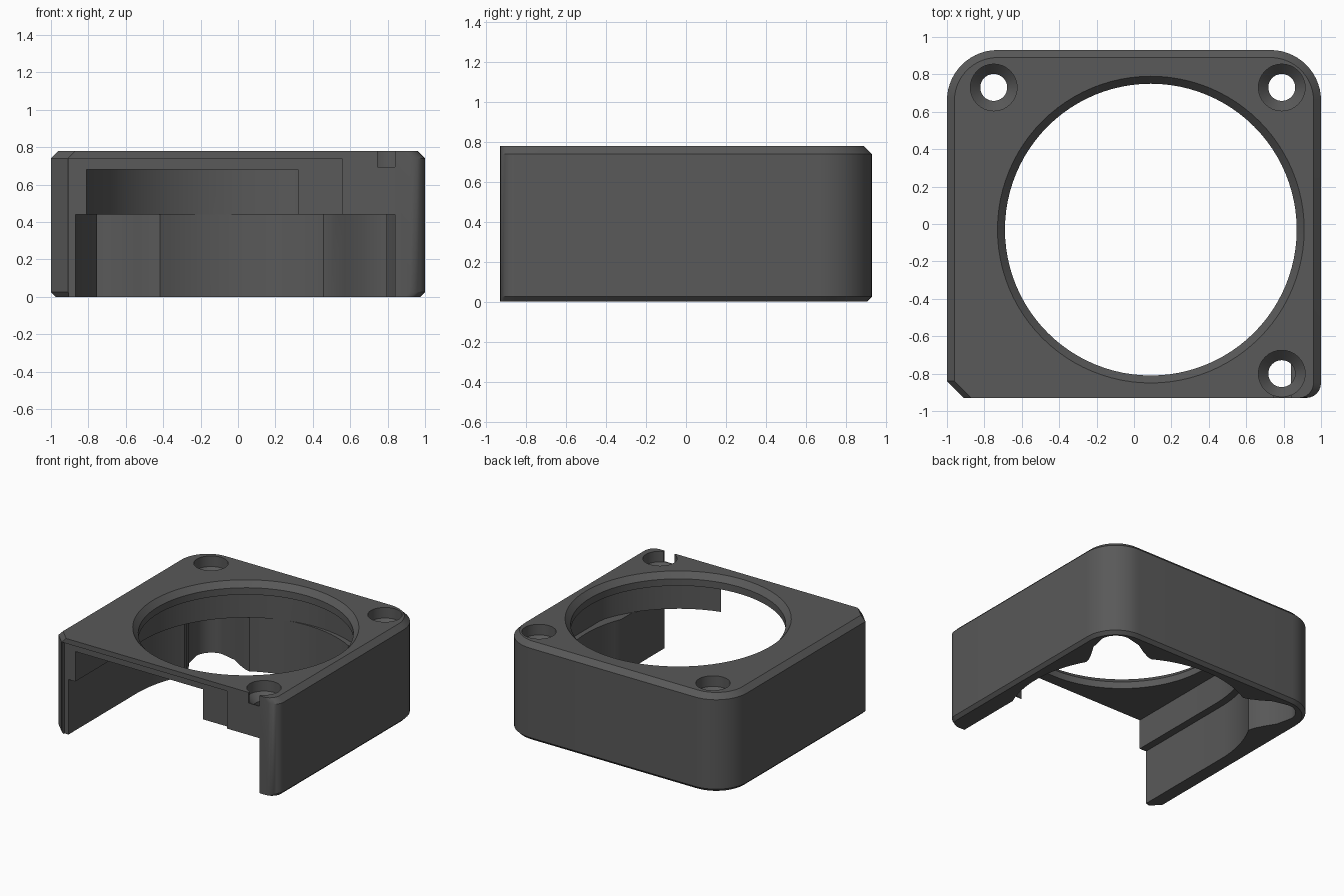
import bpy, bmesh, math

if "Cube" in bpy.data.objects:
    bpy.data.objects.remove(bpy.data.objects["Cube"])

mat = bpy.data.materials.new("dark grey")
mat.diffuse_color = (0.1, 0.1, 0.1, 1)
mat.use_nodes = True
mat.node_tree.nodes["Principled BSDF"].inputs["Base Color"].default_value = mat.diffuse_color


def arc(cx, cy, r, a0, a1, n):
    return [(cx + r * math.cos(math.radians(a0 + (a1 - a0) * i / n)),
             cy + r * math.sin(math.radians(a0 + (a1 - a0) * i / n))) for i in range(n + 1)]


def loft(name, layers):
    """Solid through stacked outlines: [(z, points), ...]"""
    bm = bmesh.new()
    rings = [[bm.verts.new((x, y, z)) for x, y in pts] for z, pts in layers]
    for a, b in zip(rings, rings[1:]):
        for i in range(len(a)):
            j = (i + 1) % len(a)
            bm.faces.new((a[i], a[j], b[j], b[i]))
    bm.faces.new(rings[0])
    bm.faces.new(rings[-1])
    bmesh.ops.recalc_face_normals(bm, faces=bm.faces)
    me = bpy.data.meshes.new(name)
    bm.to_mesh(me)
    bm.free()
    me.materials.append(mat)
    ob = bpy.data.objects.new(name, me)
    bpy.context.collection.objects.link(ob)
    return ob


def prism(name, pts, z0, z1):
    return loft(name, [(z0, pts), (z1, pts)])


def rect(x0, x1, y0, y1):
    return [(x0, y0), (x1, y0), (x1, y1), (x0, y1)]


def turned(name, cx, cy, profile, n):
    """Round solid from (radius, z) pairs"""
    return loft(name, [(z, arc(cx, cy, r, 0, 360 - 360 / n, n - 1)) for r, z in profile])


# Housing outline: round back corners, clipped front left, small front right radius
def outline(i):
    return ([(-0.91 + i, -0.93)] + arc(0.92 - i, -0.85, 0.08, -90, 0, 6)
            + arc(0.73, 0.66, 0.27 - i, 0, 90, 14)
            + arc(-0.73, 0.66, 0.27 - i, 90, 180, 14) + [(-1 + i, -0.84)])


housing = loft("fan_housing", [(0, outline(0.025)), (0.025, outline(0)),
                               (0.74, outline(0)), (0.78, outline(0.04))])

# Lower pocket: circle with lobes round the two back screws, open to the front
flank = [(-0.785, 0.48), (-0.82, 0.55), (-0.875, 0.64)]
lobe = flank + arc(-0.77, 0.77, 0.135, 180, 90, 10) + [(-v, -u) for u, v in reversed(flank)]
left = arc(0, 0, 0.89, 180, 150.5, 8) + lobe + arc(0, 0, 0.89, 119.5, 90, 8)
right = [(-u, v) for u, v in reversed(left[:-1])]
pocket = [(u + 0.02, v - 0.035) for u, v in left + right + arc(0, 0, 0.89, -4, -22.9, 5)]
pocket = [(-0.87, -1.0)] + pocket + [(0.84, -1.0)]

# Upper pocket: round wall behind, straight left wall to the front
bore = [(min(x, 0.95), y) for x, y in arc(0.09, -0.03, 0.9, -90, 180, 72)]
bore = [(0.09, -1.0)] + bore + [(-0.81, -1.0)]

cutters = [
    prism("lower_pocket", pocket, -0.1, 0.44),
    prism("upper_pocket", bore, 0.44, 0.68),
    prism("front_recess", rect(-0.905, 0.555, -1.1, -0.9), -0.1, 0.74),
    turned("air_opening", 0.09, -0.03,
           [(0.78, 0.6), (0.78, 0.735), (0.82, 0.78), (0.82, 0.9)], 96),
    prism("front_notch", rect(0.745, 0.84, -1.1, -0.88), 0.695, 0.9),
]

# Sunk screw holes
for x, y in ((-0.75, 0.73), (0.79, 0.73), (0.79, -0.80)):
    cutters.append(turned("screw_hole", x, y, [(0.072, 0.41), (0.072, 0.64), (0.125, 0.695),
                                               (0.125, 0.9)], 32))

bpy.context.view_layer.objects.active = housing
for c in cutters:
    c.hide_render = True
    mod = housing.modifiers.new(c.name, 'BOOLEAN')
    mod.operation = 'DIFFERENCE'
    mod.solver = 'EXACT'
    mod.object = c
    bpy.ops.object.modifier_apply(modifier=mod.name)
for c in cutters:
    bpy.data.objects.remove(c)

bpy.ops.object.select_all(action='DESELECT')
housing.select_set(True)
bpy.ops.object.shade_smooth_by_angle(angle=math.radians(25))
